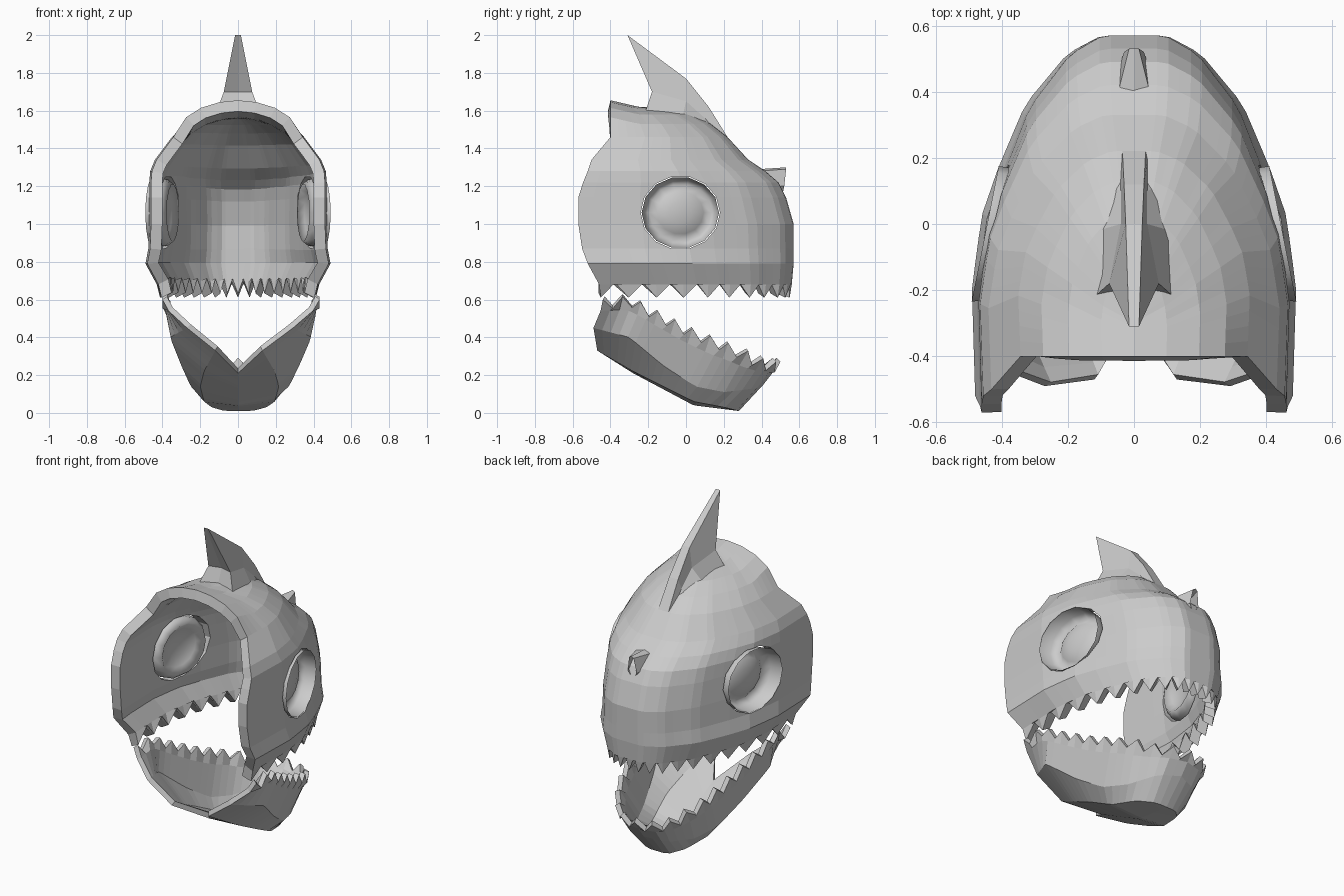
import bpy
import bmesh
from math import radians, sin, cos, pi
from mathutils import Vector

cube = bpy.data.objects.get("Cube")
if cube:
    bpy.data.objects.remove(cube, do_unlink=True)

grey = bpy.data.materials.new("plain grey")
grey.use_nodes = True
grey.diffuse_color = (0.6, 0.6, 0.6, 1)
grey.node_tree.nodes["Principled BSDF"].inputs["Base Color"].default_value = (0.6, 0.6, 0.6, 1)


def resample(points, count):
    """Even spacing along a polyline."""
    pts = [Vector(p) for p in points]
    lengths = [(b - a).length for a, b in zip(pts, pts[1:])]
    total, out = sum(lengths), []
    for k in range(count + 1):
        d, i = total * k / count, 0
        while i < len(lengths) - 1 and d > lengths[i]:
            d -= lengths[i]
            i += 1
        out.append(pts[i].lerp(pts[i + 1], min(1, d / lengths[i])))
    return out


def finish(name, bm):
    bmesh.ops.remove_doubles(bm, verts=bm.verts, dist=0.001)
    bmesh.ops.recalc_face_normals(bm, faces=bm.faces)
    mesh = bpy.data.meshes.new(name)
    bm.to_mesh(mesh)
    bm.free()
    mesh.materials.append(grey)
    obj = bpy.data.objects.new(name, mesh)
    bpy.context.collection.objects.link(obj)
    return obj


def loft(name, rings):
    """Skin half rings and mirror them across x = 0."""
    bm = bmesh.new()
    for side in (1, -1):
        rows = [[bm.verts.new((side * p[0], p[1], p[2])) for p in r] for r in rings]
        for a, b in zip(rows, rows[1:]):
            for i in range(len(a) - 1):
                quad = (a[i], a[i + 1], b[i + 1], b[i])
                bm.faces.new(quad if side > 0 else quad[::-1])
    return finish(name, bm)


def apply_modifier(obj, kind, **settings):
    mod = obj.modifiers.new(kind.title(), kind)
    for key, value in settings.items():
        setattr(mod, key, value)
    bpy.context.view_layer.objects.active = obj
    bpy.ops.object.modifier_apply(modifier=mod.name)


def thicken(obj, amount):
    # Make the skin normals face away from the middle before thickening
    bm = bmesh.new()
    bm.from_mesh(obj.data)
    mid = sum((v.co for v in bm.verts), Vector()) / len(bm.verts)
    score = sum((f.calc_center_median() - mid).dot(f.normal) * f.calc_area() for f in bm.faces)
    if score < 0:
        bmesh.ops.reverse_faces(bm, faces=bm.faces)
    bm.to_mesh(obj.data)
    bm.free()
    apply_modifier(obj, "SOLIDIFY", thickness=amount, offset=-1)


# Skull shell: plan outline from snout to rim, scaled at each height
plan = resample([(0, 1), (.2, 1), (.41, .95), (.67, .81), (.84, .63),
                 (.94, .5), (1, .3), (.98, 0)], 22)
levels = [  # height, half width, rim y, snout y
    (.68, .43, -.46, .56), (.79, .49, -.52, .57), (.87, .475, -.55, .57),
    (1, .47, -.57, .57), (1.14, .47, -.57, .53), (1.22, .47, -.545, .49),
    (1.28, .465, -.52, .42), (1.34, .44, -.5, .33), (1.46, .35, -.4, .22),
    (1.53, .28, -.4, .13), (1.58, .2, -.4, .03), (1.61, .1, -.4, -.1), (1.62, 0, -.4, -.2)]
shell_rings = []
for z, w, rim, snout in levels:
    ring = [Vector((p.x * w, rim + p.y * (snout - rim), z)) for p in plan]
    if z > 1.5:  # the forehead lip turns up along the rim
        for p in ring:
            p.z += .035 * max(0, 1 - (p.y + .4) / .15)
    shell_rings.append(ring)
upper_teeth = [Vector((p.x * .96, p.y * .98, .61 if i % 2 == 0 else .69))
               for i, p in enumerate(shell_rings[0])]
skull = loft("skull_shell", [upper_teeth] + shell_rings)
thicken(skull, .06)

# Eye sockets cut through both sides
bpy.ops.mesh.primitive_cylinder_add(vertices=14, radius=1, depth=2,
                                    location=(0, -.03, 1.06), rotation=(0, radians(90), 0))
cutter = bpy.context.object
cutter.scale = (.195, .21, 1)
cutter.hide_render = True
bpy.context.view_layer.update()
apply_modifier(skull, "BOOLEAN", operation="DIFFERENCE", object=cutter, solver="EXACT")
bpy.data.objects.remove(cutter, do_unlink=True)

# Sunken eye bowls: sloping rim around a shallow lens
bowl = [(1, .45), (.95, .38), (.8, .345), (.6, .375), (.3, .39), (0, .395)]
for side, label in ((1, "left"), (-1, "right")):
    bm = bmesh.new()
    rows = []
    for r, x in bowl:
        row = []
        for k in range(14):
            y, z = .205 * r * cos(2 * pi * k / 14), .19 * r * sin(2 * pi * k / 14)
            row.append(bm.verts.new((side * (x - .2 * y), y - .03, z + 1.06)))
        rows.append(row)
    for a, b in zip(rows, rows[1:]):
        for k in range(14):
            bm.faces.new((a[k - 1], a[k], b[k], b[k - 1]))
    eye = finish(label + "_eye", bm)
    bpy.ops.object.select_all(action="DESELECT")
    eye.select_set(True)
    bpy.context.view_layer.objects.active = eye
    bpy.ops.object.shade_smooth()

# Horn sweeping into a crest
ridge = [(.015, -.31, 2), (.025, 0, 1.77), (.03, .12, 1.62), (.035, .22, 1.46), (.08, .31, 1.34)]
flank = [(.075, -.18, 1.7), (.04, 0, 1.65), (.04, .1, 1.56), (.045, .22, 1.43), (.09, .3, 1.33)]
base = [(.12, -.22, 1.58), (.11, -.02, 1.56), (.09, .12, 1.49), (.07, .22, 1.4), (.1, .28, 1.33)]
spine = [(0, y, z) for x, y, z in ridge]
loft("horn", [spine, ridge, flank, base])
loft("horn_front", [[(0, -.31, 2), (.015, -.31, 2)],
                    [(0, -.16, 1.7), (.075, -.18, 1.7)],
                    [(0, -.2, 1.59), (.12, -.22, 1.58)]])

# Nose spike
loft("nose_spike", [[(0, .38, 1.29), (0, .53, 1.3)],
                    [(.055, .37, 1.28), (.015, .53, 1.29)],
                    [(.05, .46, 1.2), (.03, .52, 1.2)],
                    [(0, .48, 1.14), (0, .51, 1.15)]])

# Lower jaw: toothed lip, bulging wall, bottom edge and floor
lip = resample([(0, .48, .24), (.1, .46, .24), (.19, .38, .26), (.27, .25, .33),
                (.32, .05, .41), (.37, -.15, .51), (.4, -.3, .59), (.4, -.44, .57)], 22)
bulge = resample([(0, .41, .15), (.12, .37, .13), (.2, .2, .11), (.25, .05, .14),
                  (.3, -.12, .25), (.36, -.3, .4), (.27, -.49, .45)], 22)
keel = resample([(0, .28, .01), (.07, .28, .01), (.14, .2, .03), (.18, .04, .06),
                 (.2, -.12, .14), (.18, -.28, .22), (.12, -.47, .33)], 22)
floor = resample([(0, .28, .01), (0, .04, .04), (0, -.28, .21)], 22)
lower_teeth = []
for i, p in enumerate(lip):
    tip = i % 2 == 0
    lower_teeth.append(p + Vector((0, .02 if tip and i < 8 else 0, .03 if tip else -.025)))
collar = [a.lerp(b, .25) for a, b in zip(lip, bulge)]
jaw = loft("lower_jaw", [lower_teeth, collar, bulge, keel, floor])
for v in jaw.data.vertices:
    if v.co.x > 0:
        v.co.x *= 1.08
thicken(jaw, .03)
